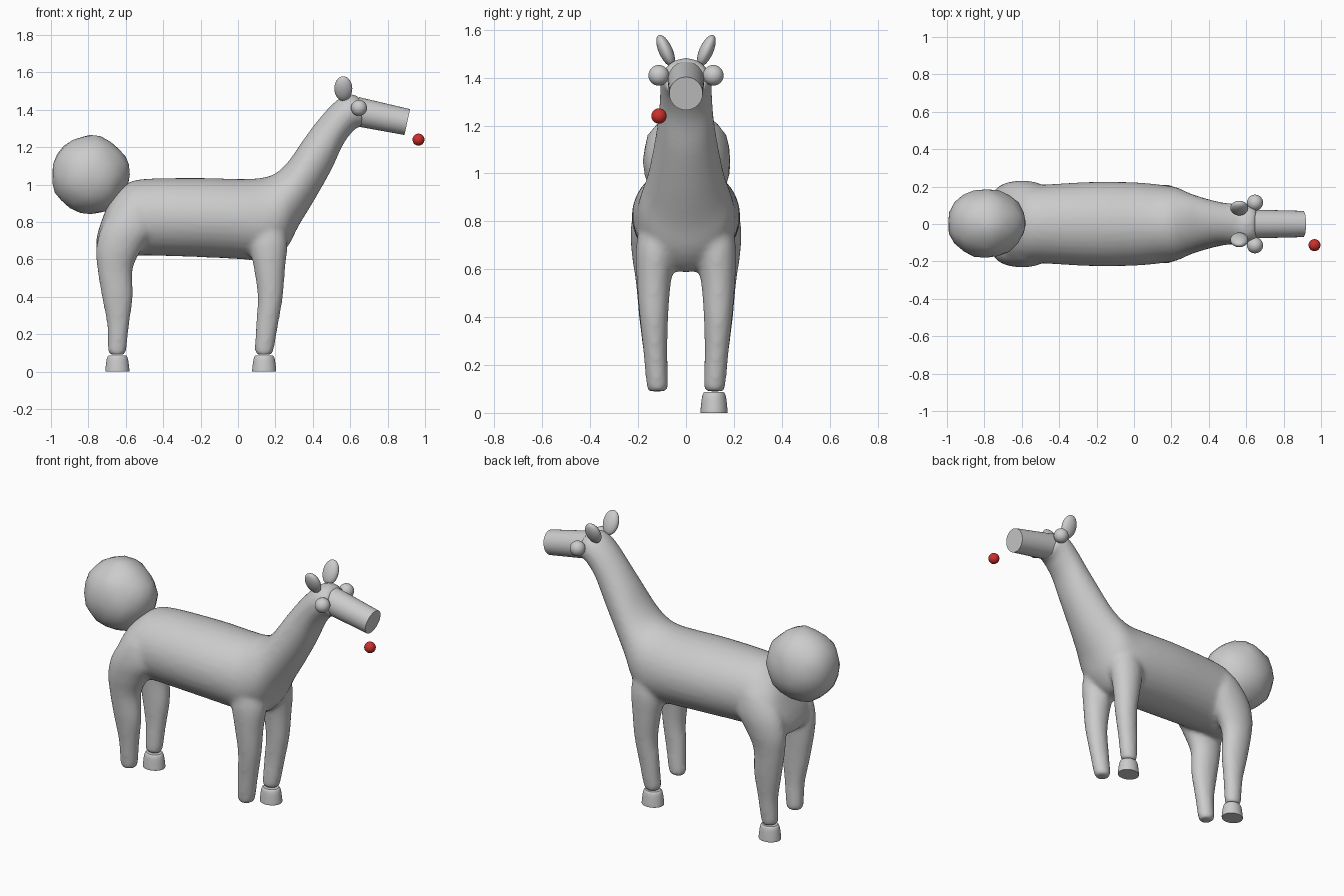
import bpy, bmesh, math, random
from mathutils import Vector, noise

if "Cube" in bpy.data.objects:
    bpy.data.objects.remove(bpy.data.objects["Cube"])


def material(name, rgb):
    m = bpy.data.materials.new(name)
    m.diffuse_color = (*rgb, 1)
    m.use_nodes = True
    m.node_tree.nodes["Principled BSDF"].inputs["Base Color"].default_value = m.diffuse_color
    return m


GREY = material("light grey", (0.6, 0.6, 0.6))
RED = material("red", (0.6, 0.03, 0.025))


def finish(name, bm, mat, smooth=True):
    bmesh.ops.recalc_face_normals(bm, faces=bm.faces)
    me = bpy.data.meshes.new(name)
    bm.to_mesh(me)
    bm.free()
    for p in me.polygons:
        p.use_smooth = smooth
    me.materials.append(mat)
    ob = bpy.data.objects.new(name, me)
    bpy.context.collection.objects.link(ob)
    return ob


def catmull(pts, steps=5):
    """Smoothly interpolate a list of section tuples."""
    out = []
    for i in range(len(pts) - 1):
        quad = (pts[max(i - 1, 0)], pts[i], pts[i + 1], pts[min(i + 2, len(pts) - 1)])
        for s in range(steps):
            t = s / steps
            out.append([0.5 * (2 * b + (c - a) * t + (2 * a - 5 * b + 4 * c - d) * t * t
                               + (3 * b - a - 3 * c + d) * t ** 3)
                        for a, b, c, d in zip(*quad)])
    return out + [list(pts[-1])]


def loft(bm, sections, side=1, n=32):
    """Closed tube; a section is (x1, z1, x2, z2, y centre, y half width)."""
    rings = []
    for x1, z1, x2, z2, y, w in catmull(sections):
        ring = []
        for k in range(n):
            a = math.tau * k / n
            c, s = math.cos(a), math.sin(a)
            ring.append(bm.verts.new(((x1 + x2) / 2 + c * (x1 - x2) / 2, side * (y + s * w),
                                      (z1 + z2) / 2 + c * (z1 - z2) / 2)))
        rings.append(ring)
    faces = []
    for a, b in zip(rings, rings[1:]):
        for k in range(n):
            faces.append(bm.faces.new((a[k], a[(k + 1) % n], b[(k + 1) % n], b[k])))
    faces.append(bm.faces.new(rings[0]))
    faces.append(bm.faces.new(rings[-1]))
    return faces


# Trunk, neck and head: upper point, lower point, half width
trunk = [
    (-.757, .71, -.757, .66, 0, .05), (-.735, .79, -.735, .63, 0, .14),
    (-.68, .92, -.68, .61, 0, .19), (-.60, 1.0, -.60, .61, 0, .205),
    (-.50, 1.03, -.50, .62, 0, .21), (-.20, 1.035, -.20, .612, 0, .226),
    (.0, 1.03, .03, .60, 0, .222), (.12, 1.035, .17, .59, 0, .21),
    (.20, 1.06, .26, .66, 0, .195), (.27, 1.125, .325, .78, 0, .165),
    (.35, 1.24, .41, .92, 0, .138), (.42, 1.335, .50, 1.08, 0, .118),
    (.49, 1.415, .56, 1.21, 0, .11), (.55, 1.467, .61, 1.28, 0, .108),
    (.60, 1.483, .64, 1.305, 0, .102), (.648, 1.472, .672, 1.308, 0, .088),
]
front_leg = [
    (.10, .09, .18, .09, .12, .038), (.09, .115, .191, .115, .12, .045),
    (.096, .25, .215, .25, .128, .05), (.105, .40, .24, .40, .134, .06),
    (.085, .55, .252, .55, .134, .072), (.06, .68, .265, .68, .125, .085),
    (.07, .78, .25, .78, .11, .085),
]
hind_leg = [
    (-.685, .09, -.605, .09, .12, .038), (-.696, .115, -.597, .115, .12, .045),
    (-.70, .25, -.582, .25, .128, .05), (-.728, .40, -.562, .40, .136, .06),
    (-.752, .55, -.562, .55, .14, .07), (-.758, .66, -.51, .66, .143, .083),
    (-.73, .77, -.44, .77, .142, .089), (-.66, .88, -.45, .88, .125, .08),
    (-.60, .95, -.50, .95, .10, .05),
]
bm = bmesh.new()
loft(bm, trunk)
for side in (1, -1):
    loft(bm, front_leg, side)
    loft(bm, hind_leg, side)
body = finish("body", bm, GREY)
# Fuse the limbs and the trunk into one soft skin
remesh = body.modifiers.new("fuse", 'REMESH')
remesh.mode = 'VOXEL'
remesh.voxel_size = 0.013
remesh.use_smooth_shade = True
soften = body.modifiers.new("soften", 'SMOOTH')
soften.factor = 0.5
soften.iterations = 9

# Snout
bm = bmesh.new()
loft(bm, [(.648, 1.467, .612, 1.315, 0, .077), (.92, 1.403, .89, 1.265, 0, .07)], n=48)
snout = finish("snout", bm, GREY)


def ball(name, loc, scale, mat, tilt=0):
    bpy.ops.mesh.primitive_uv_sphere_add(segments=32, ring_count=16, location=loc,
                                         rotation=(tilt, 0, 0))
    ob = bpy.context.object
    ob.name = name
    ob.scale = scale
    ob.data.materials.append(mat)
    bpy.ops.object.shade_smooth()


# Eyes, ears and hooves on both sides
sharp = [snout]
for side, tag in ((1, "left"), (-1, "right")):
    ball("eye_" + tag, (.647, side * .114, 1.41), (.043,) * 3, GREY)
    ball("ear_" + tag, (.563, side * .085, 1.513), (.048, .029, .071), GREY, -side * .42)
    for x, end in ((.14, "front"), (-.645, "hind")):
        bm = bmesh.new()
        loft(bm, [(x - r, z, x + r, z, .117, r * .88) for r, z in
                  ((.064, 0), (.064, .012), (.058, .06), (.052, .08), (.045, .087))])
        sharp.append(finish("hoof_%s_%s" % (end, tag), bm, GREY))

# Small ball in front of the snout
ball("red_ball", (.965, -.113, 1.24), (.032,) * 3, RED)

# Lumpy round tail
random.seed(4)
bm = bmesh.new()
bmesh.ops.create_icosphere(bm, subdivisions=3, radius=1)
offset = Vector((random.random(), random.random(), random.random())) * 9
for v in bm.verts:
    d = v.co.normalized()
    r = 1 + .05 * noise.noise(d * 2.6 + offset)
    v.co = Vector((-.79 + d.x * .21 * r, .004 + d.y * .186 * r, 1.052 + d.z * .21 * r))
sharp.append(finish("tail", bm, GREY))

# Keep crisp rims on the capped parts
for ob in sharp:
    bpy.ops.object.select_all(action='DESELECT')
    ob.select_set(True)
    bpy.context.view_layer.objects.active = ob
    bpy.ops.object.shade_smooth_by_angle(angle=math.radians(35))
